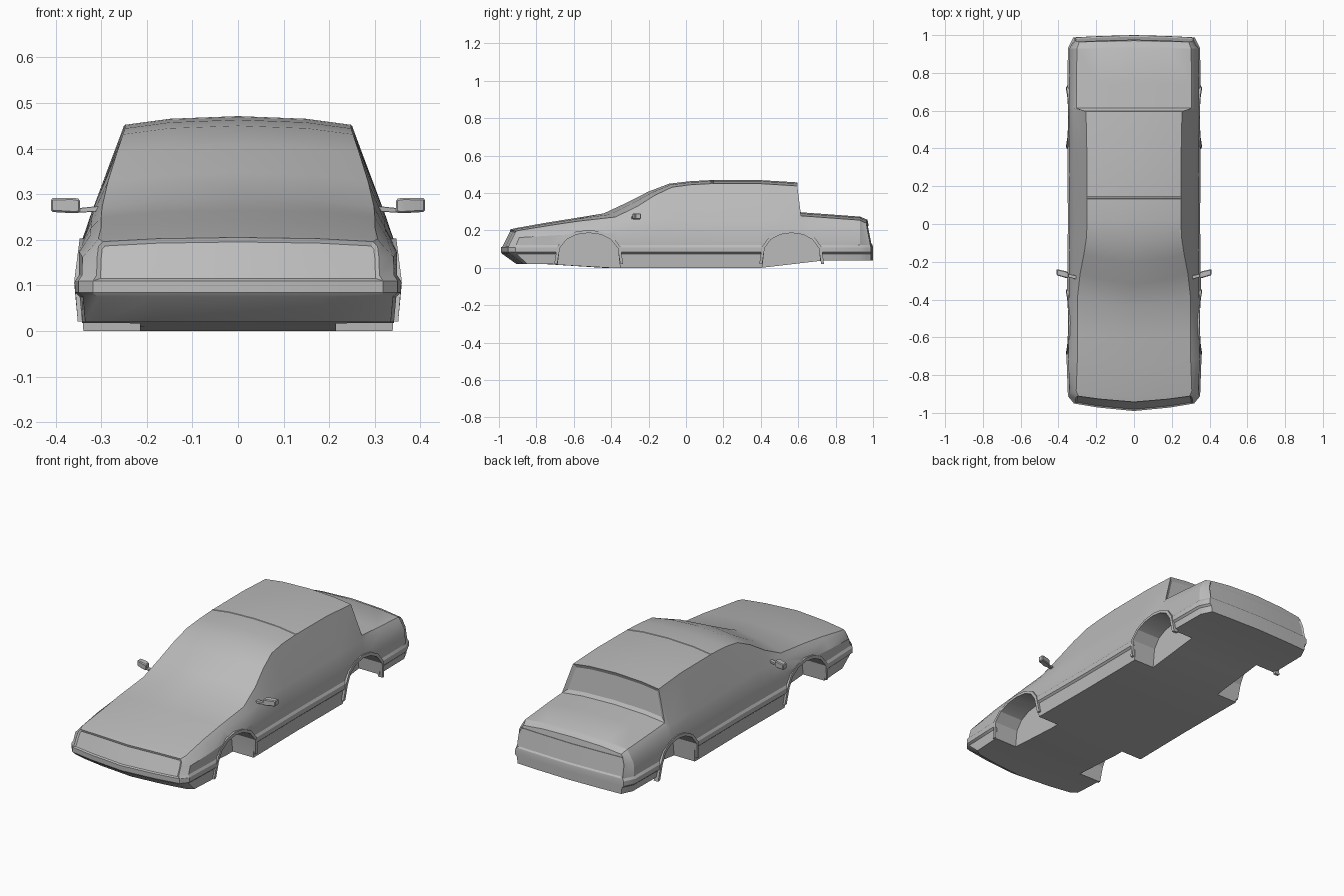
import bpy, bmesh
from math import sin, cos, pi
from mathutils import Vector

cube = bpy.data.objects.get("Cube")
if cube:
    bpy.data.objects.remove(cube, do_unlink=True)

grey = bpy.data.materials.new("body_grey")
grey.use_nodes = True
grey.diffuse_color = (0.5, 0.5, 0.5, 1)
grey.node_tree.nodes["Principled BSDF"].inputs["Base Color"].default_value = grey.diffuse_color


def make(name, bm):
    bmesh.ops.recalc_face_normals(bm, faces=bm.faces)
    mesh = bpy.data.meshes.new(name)
    bm.to_mesh(mesh)
    bm.free()
    mesh.materials.append(grey)
    obj = bpy.data.objects.new(name, mesh)
    bpy.context.collection.objects.link(obj)
    return obj


def activate(obj):
    bpy.ops.object.select_all(action='DESELECT')
    obj.select_set(True)
    bpy.context.view_layer.objects.active = obj


def smooth(obj):
    activate(obj)
    bpy.ops.object.shade_smooth_by_angle(angle=pi / 7)


def skin(bm, rows, closed=True, ends=False):
    # Join neighbouring rows of points with quads
    grid = [[bm.verts.new(p) for p in row] for row in rows]
    for a, b in zip(grid, grid[1:]):
        for i in range(len(a) if closed else len(a) - 1):
            j = (i + 1) % len(a)
            bm.faces.new((a[i], a[j], b[j], b[i]))
    if ends:
        bm.faces.new(grid[0])
        bm.faces.new(grid[-1])


def track(y, *points):
    # Straight interpolation along the length of the car
    for (y0, v0), (y1, v1) in zip(points, points[1:]):
        if y <= y1:
            return v0 + (v1 - v0) * max(0, (y - y0) / (y1 - y0))
    return points[-1][1]


# Body profile: y, crown height, half width of the top surface
PROFILE = [(-.99, .205, .296), (-.955, .212, .306), (-.75, .241, .3), (-.6, .265, .3),
           (-.44, .291, .298), (-.32, .347, .285), (-.2, .408, .266), (-.09, .45, .252),
           (.02, .463, .248), (.13, .469, .248), (.4, .469, .25), (.595, .457, .254),
           (.615, .297, .305), (.74, .288, .305), (.93, .274, .302), (.975, .268, .297),
           (1, .258, .29)]


def half_section(y, crown, top):
    w = track(y, (-.99, .318), (-.955, .35), (-.75, .357), (0, .35), (.6, .354),
              (.93, .35), (1, .322))
    floor = track(y, (-.75, .02), (-.44, 0), (.4, 0), (.74, .04))
    shoulder = track(y, (-.99, .16), (-.44, .19))
    belt = track(y, (-.99, .185), (-.44, .242), (-.2, .264), (.6, .26), (1, .228))
    edge = crown - track(y, (-.99, .009), (-.44, .019))
    sill = w - .015
    return [(0, floor), (.6 * sill, floor), (sill, floor), (w - .01, .075), (w, .084),
            (w, .11), (w - .008, .122), (w - .009, shoulder),
            (max(w - .033, top + .01), belt), (top, edge),
            (.6 * top, crown - .3 * (crown - edge)), (0, crown)]


def place(y, x, z):
    # Bowed ends and windscreen, raked nose and tail
    bow = track(y, (-.99, .04), (-.6, .02), (-.44, .07), (-.3, .07), (0, 0), (.93, 0), (1, -.012))
    lean = track(y, (-.99, 1), (-.955, .8), (-.75, 0), (.93, 0), (.975, .2))
    rise, drop = max(0, z - .11), max(0, .08 - z)
    push = .5 * rise + 1.4 * drop if y < 0 else -rise
    return (x, y + bow * (abs(x) / .32) ** 1.5 + lean * push, z)


def add_cap(bm, station):
    half = half_section(*station)
    rows = [[(x * f, z) for f in (-1, -.6, 0, .6, 1)] for x, z in half[2:10]]
    edge, mid, top = half[9:]
    rows.append([(-edge[0], edge[1]), (-mid[0], mid[1]), top, mid, edge])
    skin(bm, [[place(station[0], x, z) for x, z in row] for row in rows], closed=False)


def recess(bm, rule, width, depth):
    faces = [f for f in bm.faces if rule(f.calc_center_median(), f.normal)]
    bmesh.ops.inset_region(bm, faces=faces, thickness=width, depth=-depth, use_even_offset=True)


def build_body():
    bm = bmesh.new()
    rings = []
    for station in PROFILE:
        half = half_section(*station)
        loop = half + [(-x, z) for x, z in half[-2:0:-1]]
        rings.append([place(station[0], x, z) for x, z in loop])
    skin(bm, rings)
    add_cap(bm, PROFILE[0])
    add_cap(bm, PROFILE[-1])
    bmesh.ops.remove_doubles(bm, verts=bm.verts, dist=.0002)
    bmesh.ops.dissolve_degenerate(bm, edges=bm.edges, dist=.0001)
    bmesh.ops.recalc_face_normals(bm, faces=bm.faces)
    # Grille panel, tail panel and rear window
    recess(bm, lambda c, n: n.y < -.7 and c.z > .112 and c.y < -.89, .008, .006)
    recess(bm, lambda c, n: n.y > .7 and .124 < c.z < .215 and c.y > .96, .008, .005)
    recess(bm, lambda c, n: n.y > .8 and c.z > .3 and abs(c.x) < .26, .018, .01)
    return make("body", bm)


def arch_outline(centre, radius):
    angles = [pi * i / 8 for i in range(9)]
    return [(centre - radius * cos(a), .187 * max(0, sin(a)) ** .6) for a in angles]


def cut_well(body, arch, side):
    outline = [(arch[0][0], -.1)] + arch + [(arch[-1][0], -.1)]
    bm = bmesh.new()
    skin(bm, [[(side * x, y, z) for y, z in outline] for x in (.215, .5)], ends=True)
    cutter = make("well_cutter", bm)
    cutter.hide_render = True
    activate(body)
    mod = body.modifiers.new("wheel_well", 'BOOLEAN')
    mod.operation = 'DIFFERENCE'
    mod.solver = 'EXACT'
    mod.object = cutter
    bpy.ops.object.modifier_apply(modifier=mod.name)
    bpy.data.objects.remove(cutter, do_unlink=True)


def arch_lip(name, arch, side):
    # Thin raised band that follows the wheel opening
    centre = Vector((arch[4][0], .03))
    rows = []
    for y, z in arch:
        inner = Vector((y, max(z, .022)))
        outer = inner + (inner - centre).normalized() * .016
        row = []
        for p, raised in ((inner, 0), (inner, 1), (outer, 1), (outer, 0)):
            skirt = .13 * max(0, p.y - .11) + .12 * max(0, .085 - p.y)
            row.append((side * (.359 - skirt if raised else .325), p.x, p.y))
        rows.append(row)
    bm = bmesh.new()
    skin(bm, rows, ends=True)
    smooth(make(name, bm))


def box_hull(name, sections, bevel):
    # Loft of rectangles: x, y, z, half depth, half height
    corners = ((-1, -1), (1, -1), (1, 1), (-1, 1))
    bm = bmesh.new()
    skin(bm, [[(x, y + a * d, z + b * h) for a, b in corners]
              for x, y, z, d, h in sections], ends=True)
    bmesh.ops.bevel(bm, geom=bm.edges[:], offset=bevel, segments=1, affect='EDGES')
    smooth(make(name, bm))


body = build_body()
arches = {"front": arch_outline(-.52, .168), "rear": arch_outline(.565, .157)}
for side, label in ((1, "left"), (-1, "right")):
    for end, arch in arches.items():
        cut_well(body, arch, side)
        arch_lip(f"{end}_{label}_arch_lip", arch, side)
    # Door mirror and its arm
    box_hull(f"{label}_mirror", [(side * .346, -.272, .274, .014, .015),
                                 (side * .36, -.268, .275, .018, .017),
                                 (side * .41, -.255, .276, .016, .015)], .004)
    box_hull(f"{label}_mirror_arm", [(side * .305, -.283, .268, .01, .006),
                                     (side * .352, -.272, .264, .008, .005)], .001)
smooth(body)

# Low seam strip across the roof
bm = bmesh.new()
skin(bm, [[(x, .14 + dy, .469 - .019 * (abs(x) / .248) ** 2.35 + dz) for dy, dz in
           ((-.009, -.002), (-.004, .002), (.004, .002), (.009, -.002))]
          for x in (-.248, -.149, 0, .149, .248)], ends=True)
make("roof_seam", bm)
